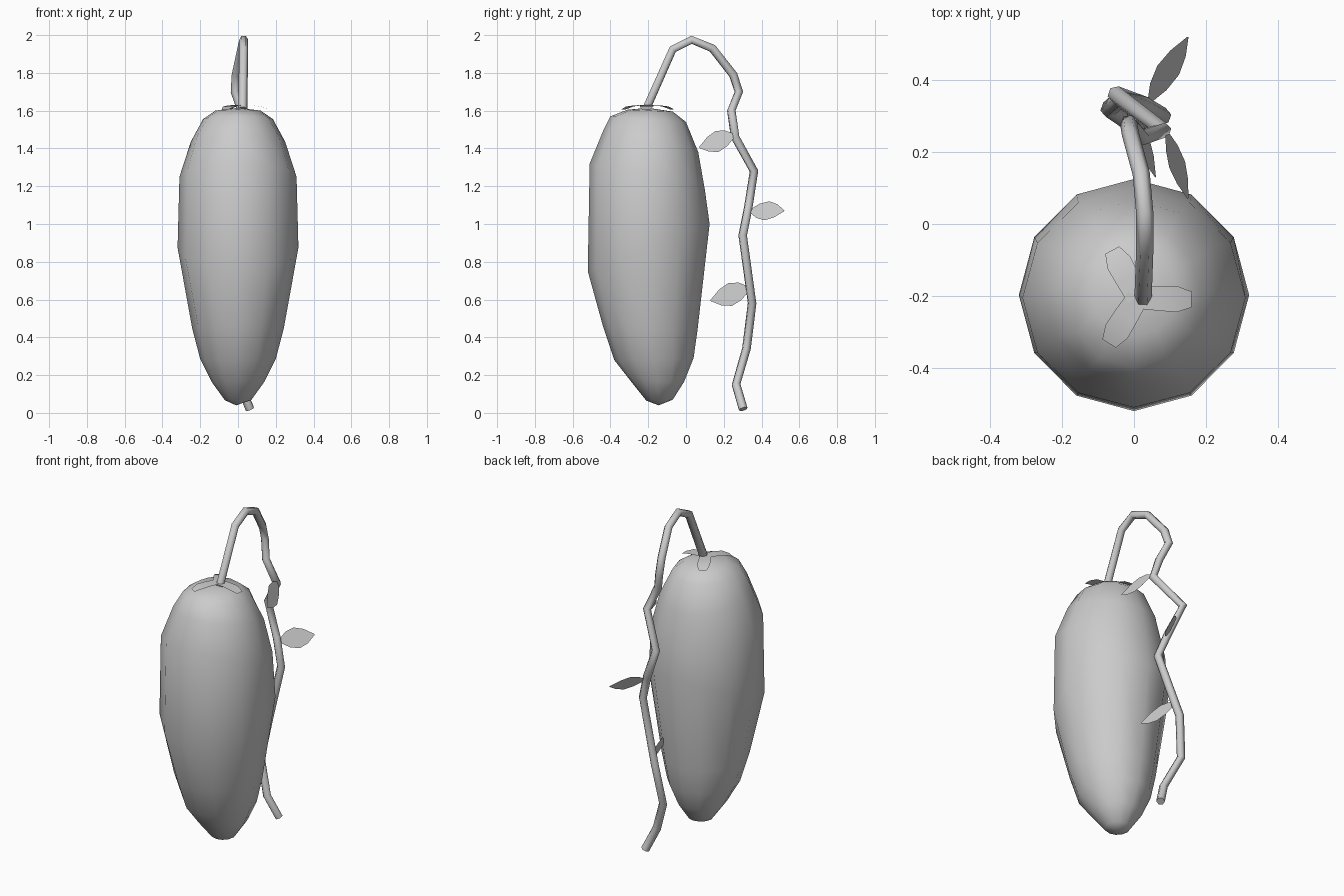
import bpy, math
from mathutils import Vector

if "Cube" in bpy.data.objects:
    bpy.data.objects.remove(bpy.data.objects["Cube"])


def make_mesh(name, verts, faces, smooth=True):
    me = bpy.data.meshes.new(name)
    me.from_pydata(verts, [], faces)
    me.update()
    for p in me.polygons:
        p.use_smooth = smooth
    ob = bpy.data.objects.new(name, me)
    bpy.context.collection.objects.link(ob)
    return ob


# Fruit body: tilted 12-sided rings (front y, front z, back y, back z, half width)
N = 12
rings = [
    (-0.31, 1.605, -0.07, 1.595, 0.12),
    (-0.40, 1.57, 0.00, 1.54, 0.185),
    (-0.44, 1.49, 0.065, 1.38, 0.25),
    (-0.51, 1.32, 0.10, 1.18, 0.31),
    (-0.52, 0.75, 0.125, 1.00, 0.32),
    (-0.44, 0.46, 0.06, 0.43, 0.242),
    (-0.38, 0.28, 0.04, 0.29, 0.20),
    (-0.29, 0.165, -0.01, 0.165, 0.14),
    (-0.21, 0.065, -0.07, 0.07, 0.07),
]
verts = []
for fy, fz, by, bz, w in rings:
    for i in range(N):
        a = 2 * math.pi * i / N
        s = math.sin(a)
        verts.append((w * math.cos(a), (fy + by) / 2 + (by - fy) / 2 * s,
                      (fz + bz) / 2 + (bz - fz) / 2 * s))
faces = []
for r in range(len(rings) - 1):
    for i in range(N):
        j = (i + 1) % N
        faces.append((r * N + i, (r + 1) * N + i, (r + 1) * N + j, r * N + j))
top, bottom = len(verts), len(verts) + 1
verts += [(0, -0.2, 1.615), (-0.01, -0.145, 0.04)]
last = (len(rings) - 1) * N
for i in range(N):
    j = (i + 1) % N
    faces.append((top, i, j))
    faces.append((bottom, last + j, last + i))
make_mesh("fruit_body", verts, faces)

# Stem and hanging vine: one swept six-sided tube
path = [
    (0.025, -0.21, 1.61), (0.03, -0.07, 1.925), (0.03, 0.03, 1.975),
    (0.02, 0.14, 1.93), (-0.01, 0.25, 1.79), (-0.015, 0.28, 1.70),
    (0.02, 0.24, 1.60), (0.08, 0.26, 1.46), (-0.05, 0.36, 1.28),
    (0.03, 0.33, 1.09), (0.08, 0.30, 0.94), (-0.035, 0.35, 0.58),
    (-0.07, 0.32, 0.34), (0.01, 0.265, 0.15), (0.063, 0.303, 0.02),
]
cu = bpy.data.curves.new("vine", 'CURVE')
cu.dimensions = '3D'
cu.bevel_depth = 0.024
cu.bevel_resolution = 1
cu.use_fill_caps = True
sp = cu.splines.new('POLY')
sp.points.add(len(path) - 1)
for pt, co in zip(sp.points, path):
    pt.co = (*co, 1)
sp.use_smooth = True
bpy.context.collection.objects.link(bpy.data.objects.new("vine", cu))


# Leaves: flat pointed blades with a middle rib
def leaf(name, base, tip, width, side):
    base, tip, side = Vector(base), Vector(tip), Vector(side).normalized()
    prof = [(0.0, 0.1), (0.25, 0.75), (0.5, 1.0), (0.75, 0.7), (1.0, 0.05)]
    v = []
    for t, w in prof:
        c = base.lerp(tip, t)
        v += [c - side * w * width / 2, c, c + side * w * width / 2]
    f = []
    for k in range(len(prof) - 1):
        a = 3 * k
        f += [(a, a + 1, a + 4, a + 3), (a + 1, a + 2, a + 5, a + 4)]
    make_mesh(name, v, f)


leaf("leaf_upper", (0.09, 0.26, 1.47), (0.15, 0.07, 1.405), 0.12, (-0.4, -0.15, 1))
leaf("leaf_middle", (0.04, 0.335, 1.07), (0.15, 0.52, 1.07), 0.12, (-0.6, 0.25, 1))
leaf("leaf_lower", (-0.02, 0.34, 0.66), (0.06, 0.13, 0.595), 0.13, (-0.35, -0.15, 1))

# Calyx: three drooping flaps around the stem
for k in range(3):
    a = math.radians(-2 + 120 * k)
    d, n = Vector((math.cos(a), math.sin(a), 0)), Vector((-math.sin(a), math.cos(a), 0))
    c = Vector((0.01, -0.205, 0))
    v = []
    for r, w, z in [(0, 0.03, 1.63), (0.06, 0.034, 1.628), (0.11, 0.036, 1.622), (0.15, 0.022, 1.606)]:
        for s in (-1, 1):
            v.append(c + d * r + n * w * s + Vector((0, 0, z)))
    make_mesh(f"calyx_flap_{k + 1}", v, [(2 * i, 2 * i + 2, 2 * i + 3, 2 * i + 1) for i in range(3)])
